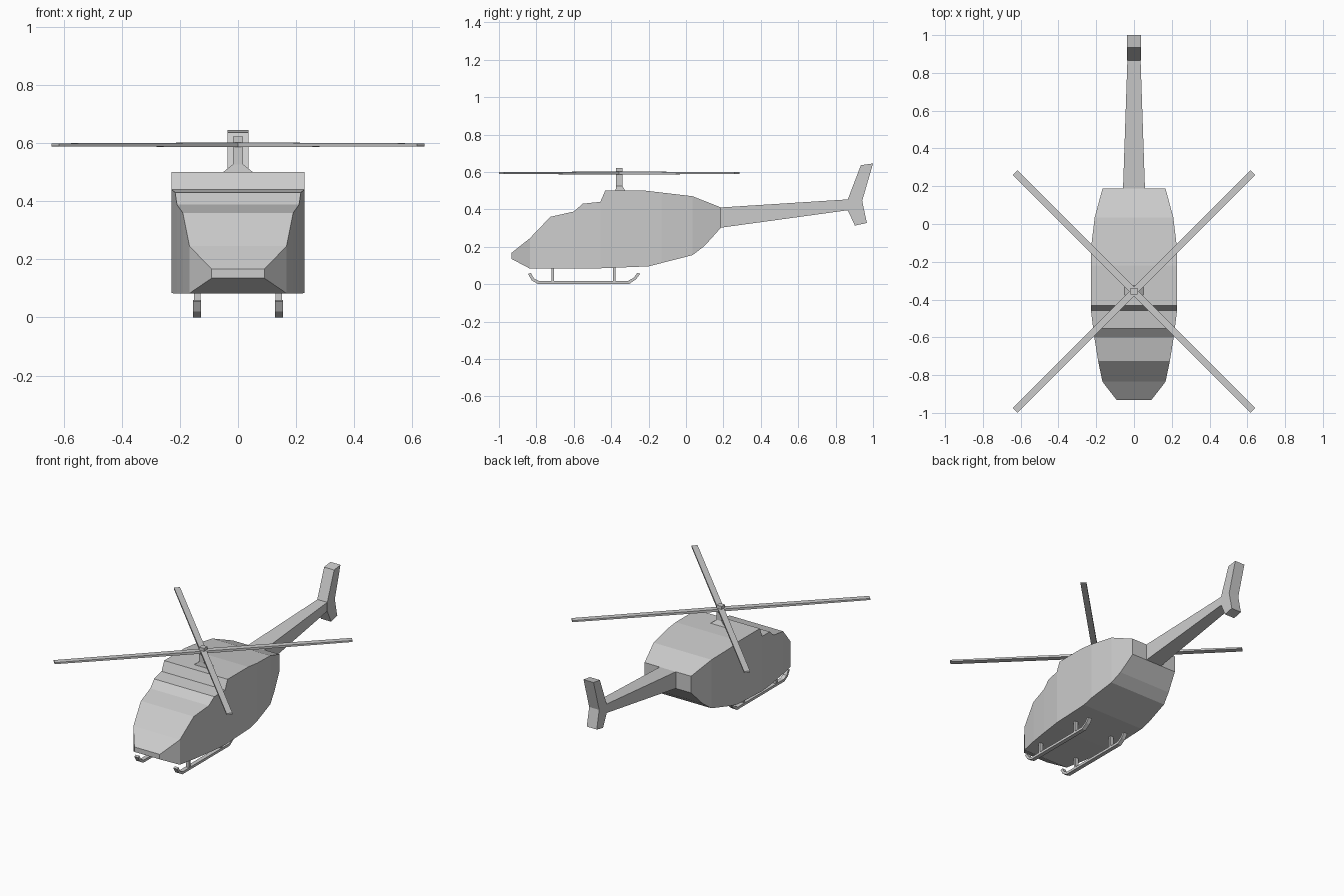
import bpy, bmesh, math
from mathutils import Matrix

cube = bpy.data.objects.get("Cube")
if cube:
    bpy.data.objects.remove(cube, do_unlink=True)

GREY = (0.6, 0.6, 0.6, 1.0)
mat = bpy.data.materials.new("plain_grey")
mat.use_nodes = True
mat.diffuse_color = GREY
mat.node_tree.nodes["Principled BSDF"].inputs["Base Color"].default_value = GREY


def finish(name, bm):
    bmesh.ops.recalc_face_normals(bm, faces=bm.faces)
    me = bpy.data.meshes.new(name)
    bm.to_mesh(me)
    bm.free()
    me.materials.append(mat)
    ob = bpy.data.objects.new(name, me)
    bpy.context.collection.objects.link(ob)
    return ob


def lerp(points, t):
    """Value at t on a polyline of (t, value) points."""
    for (a, va), (b, vb) in zip(points, points[1:]):
        if t <= b:
            return va + (vb - va) * (t - a) / (b - a)
    return points[-1][1]


def loft(name, rings):
    """Closed skin through rings with equal point counts."""
    bm = bmesh.new()
    rows = [[bm.verts.new(p) for p in ring] for ring in rings]
    n = len(rows[0])
    for r, s in zip(rows, rows[1:]):
        for i in range(n):
            j = (i + 1) % n
            bm.faces.new((r[i], r[j], s[j], s[i]))
    bm.faces.new(rows[0])
    bm.faces.new(rows[-1])
    return finish(name, bm)


def side_prism(name, profile, x0, x1):
    """Extrude a (y, z) profile from x0 to x1."""
    return loft(name, [[(x, y, z) for y, z in profile] for x in (x0, x1)])


def rect(cx, cy, hx, hy, z):
    return [(cx - hx, cy - hy, z), (cx + hx, cy - hy, z),
            (cx + hx, cy + hy, z), (cx - hx, cy + hy, z)]


# Fuselage: roof line, belly line and plan half width along y
roof = [(-0.933, 0.167), (-0.835, 0.245), (-0.725, 0.36), (-0.6, 0.388),
        (-0.552, 0.43), (-0.458, 0.44), (-0.432, 0.5), (-0.22, 0.5),
        (0.035, 0.47), (0.187, 0.41)]
belly = [(-0.933, 0.135), (-0.835, 0.083), (-0.5, 0.083), (-0.2, 0.095),
         (0.035, 0.155), (0.1, 0.205), (0.187, 0.302)]
plan = [(-0.933, 0.091), (-0.835, 0.167), (-0.725, 0.19), (-0.6, 0.21),
        (-0.458, 0.228), (-0.13, 0.228), (0.035, 0.208), (0.187, 0.167)]
rings = []
for y in sorted({p[0] for p in roof + belly + plan}):
    w, top, low = lerp(plan, y), lerp(roof, y), lerp(belly, y)
    rings.append([(-w, y, low), (w, y, low), (w, y, top), (-w, y, top)])
loft("fuselage", rings)

# Tail boom and fin
loft("tail_boom", [[(-w, y, a), (w, y, a), (w, y, b), (-w, y, b)]
                   for y, w, a, b in ((0.187, 0.058, 0.302, 0.41),
                                      (0.865, 0.035, 0.395, 0.453))])
side_prism("tail_fin", [(0.865, 0.395), (0.865, 0.453), (0.935, 0.636),
                        (1.0, 0.645), (0.942, 0.445), (0.967, 0.327),
                        (0.903, 0.313)], -0.036, 0.036)

# Rotor mast with flared foot
HUB = -0.357
loft("rotor_mast", [rect(0, -0.35, 0.058, 0.027, 0.495),
                    rect(0, HUB, 0.018, 0.017, 0.526),
                    rect(0, HUB, 0.018, 0.017, 0.622)])

# Four tapered blades
for i in range(4):
    blade = loft(f"rotor_blade_{i + 1}",
                 [[(x, -0.018, 0.594 - h), (x, 0.018, 0.594 - h),
                   (x, 0.018, 0.594 + h), (x, -0.018, 0.594 + h)]
                  for x, h in ((0.0, 0.008), (0.89, 0.005))])
    turn = Matrix.Rotation(math.radians(45 + 90 * i), 4, 'Z')
    blade.data.transform(Matrix.Translation((0, HUB, 0)) @ turn)

# Landing skids with upturned ends, and their struts
skid = [(-0.845, 0.055), (-0.825, 0.02), (-0.79, 0.0), (-0.305, 0.0),
        (-0.268, 0.025), (-0.245, 0.055), (-0.26, 0.06), (-0.28, 0.034),
        (-0.312, 0.016), (-0.785, 0.016), (-0.813, 0.03), (-0.829, 0.06)]
for side, s in (("left", 1), ("right", -1)):
    side_prism(f"{side}_skid", skid, s * 0.127, s * 0.154)
    for part, y in (("front", -0.713), ("rear", -0.383)):
        loft(f"{side}_{part}_strut", [rect(s * 0.1405, y, 0.011, 0.007, z)
                                      for z in (0.01, 0.09)])
